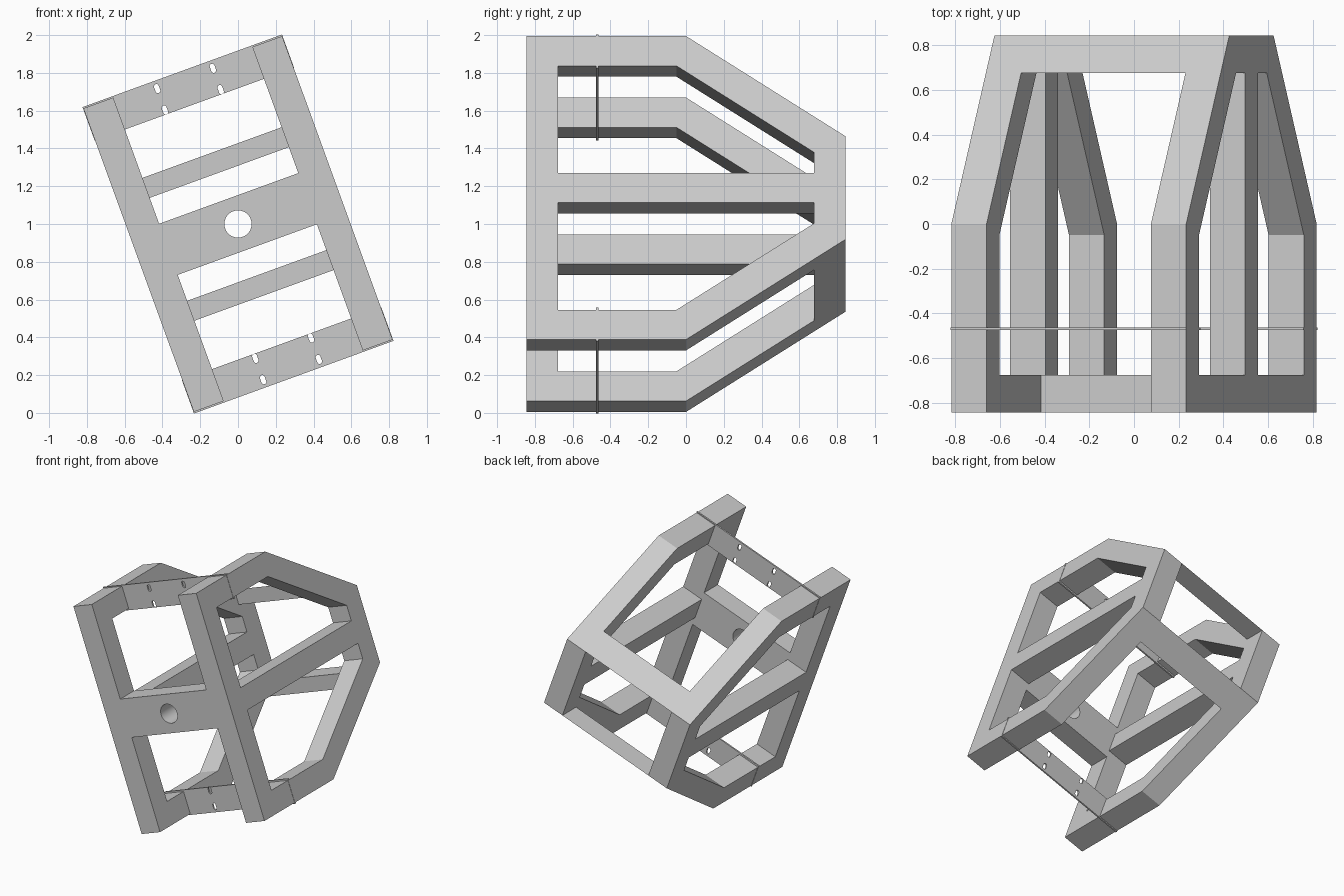
import bpy
from math import cos, sin, pi, radians
from mathutils import Matrix

if "Cube" in bpy.data.objects:
    bpy.data.objects.remove(bpy.data.objects["Cube"], do_unlink=True)

grey = bpy.data.materials.new("light grey")
grey.use_nodes = True
COLOUR = (0.6, 0.6, 0.6, 1)
grey.diffuse_color = COLOUR
grey.node_tree.nodes["Principled BSDF"].inputs["Base Color"].default_value = COLOUR

# Main dimensions of the frame before it is tilted
W, H, D = 0.56, 0.855, 0.845      # half width, height, depth
BAR = 0.168                       # bar thickness
BACK = 0.29                       # half height of the back edge
SLOPE = (H - BACK) / D
INNER = W - BAR
TILT = Matrix.Translation((0, 0, 1)) @ Matrix.Rotation(radians(-20), 4, 'Y')
# Profile planes: side = (depth, height), front = (width, height)
SIDE = Matrix(((0, 0, 1, 0), (1, 0, 0, 0), (0, 1, 0, 0), (0, 0, 0, 1)))
FRONT = Matrix.Rotation(pi / 2, 4, 'X')


def slab(name, loops, thickness, plane, offset):
    """Extrude a flat outline (first loop) with holes (other loops)."""
    curve = bpy.data.curves.new(name, 'CURVE')
    curve.dimensions = '2D'
    curve.fill_mode = 'BOTH'
    curve.extrude = thickness / 2
    for loop in loops:
        spline = curve.splines.new('POLY')
        spline.points.add(len(loop) - 1)
        for point, (a, b) in zip(spline.points, loop):
            point.co = (a, b, 0, 1)
        spline.use_cyclic_u = True
    temp = bpy.data.objects.new(name, curve)
    bpy.context.collection.objects.link(temp)
    graph = bpy.context.evaluated_depsgraph_get()
    mesh = bpy.data.meshes.new_from_object(temp.evaluated_get(graph))
    bpy.data.objects.remove(temp, do_unlink=True)
    mesh.transform(TILT @ Matrix.Translation(offset) @ plane)
    mesh.materials.clear()
    mesh.materials.append(grey)
    obj = bpy.data.objects.new(name, mesh)
    bpy.context.collection.objects.link(obj)
    mesh.shade_flat()
    return obj


def rect(a0, a1, b0, b1):
    return [(a0, b0), (a1, b0), (a1, b1), (a0, b1)]


def slot(u, v, radius, straight, steps=8):
    """Rounded hole; a straight length of zero gives a circle."""
    pts = []
    for end in (1, -1):
        for i in range(steps + 1):
            t = pi * i / steps
            pts.append((u + end * radius * cos(t),
                        v + end * (radius * sin(t) + straight / 2)))
    return pts if straight else [p for i, p in enumerate(pts) if (i + 1) % (steps + 1)]


def flip(loop):
    return [(a, -b) for a, b in loop]


# Side frames: chamfered outline with two windows around a middle bar
outline = [(-D, -H), (0, -H), (D, -BACK), (D, BACK), (0, H), (-D, H)]
top = H - BAR
knee = -0.05
back = D - BAR
window = [(-back, BAR / 2), (back, BAR / 2),
          (back, top - (back - knee) * SLOPE), (knee, top), (-back, top)]
for name, s in (("left_side_frame", 1), ("right_side_frame", -1)):
    slab(name, [outline, window, flip(window)], BAR, SIDE, (s * (W - BAR / 2), 0, 0))

# Front crossbeam with a round hole
beam = slab("front_crossbeam",
            [rect(-INNER, INNER, -0.144, 0.144), slot(0, 0, 0.072, 0, 20)],
            BAR, FRONT, (0, -D + BAR / 2, 0))

# Back crossbeams: wedges flush with the sloping bars
wedge = [(back, BACK), (D, BACK), (back, BACK + BAR * SLOPE)]
slab("upper_back_crossbeam", [wedge], 2 * INNER, SIDE, (0, 0, 0))
slab("lower_back_crossbeam", [flip(wedge)], 2 * INNER, SIDE, (0, 0, 0))

# Thin mounting plates with four slots each
plate = [rect(-W - 0.002, W + 0.002, 0.675, 0.863)]
plate += [slot(u, v, 0.013, 0.024) for u in (-0.157, 0.157) for v in (0.7, 0.82)]
upper = slab("upper_mounting_plate", plate, 0.012, FRONT, (0, -0.47, 0))
lower = slab("lower_mounting_plate", [flip(p) for p in plate], 0.012, FRONT, (0, -0.47, 0))

# Smooth the walls of the round holes
for obj in (beam, upper, lower):
    bpy.ops.object.select_all(action='DESELECT')
    obj.select_set(True)
    bpy.context.view_layer.objects.active = obj
    bpy.ops.object.shade_smooth_by_angle(angle=radians(30))
